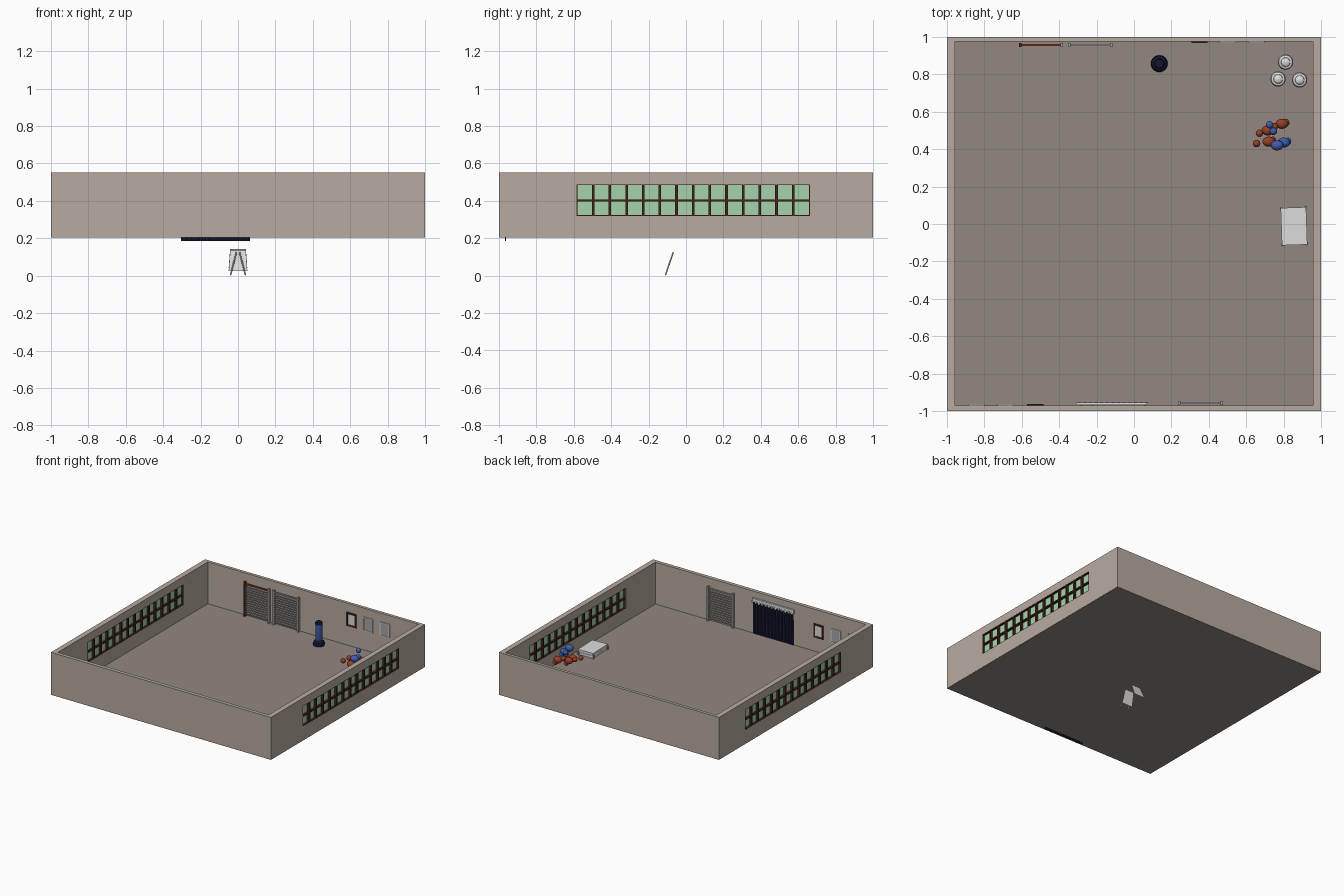
import bpy, bmesh, math
from mathutils import Vector, Matrix

if "Cube" in bpy.data.objects:
    bpy.data.objects.remove(bpy.data.objects["Cube"])


def mat(name, r, g, b):
    m = bpy.data.materials.new(name)
    m.diffuse_color = (r, g, b, 1)
    m.use_nodes = True
    m.node_tree.nodes["Principled BSDF"].inputs["Base Color"].default_value = m.diffuse_color
    return m


WALL = mat("plaster", .48, .41, .35)
FLOOR = mat("floor_grey", .29, .245, .22)
GREEN = mat("window_green", .38, .65, .41)
BROWN = mat("dark_brown", .06, .018, .012)
NAVY = mat("navy", .008, .008, .03)
BLUE = mat("blue", .05, .11, .42)
RED = mat("red", .30, .05, .02)
WHITE = mat("white", .72, .72, .72)
GREY = mat("grey", .38, .38, .39)


def finish(name, bm, m, smooth=False):
    me = bpy.data.meshes.new(name)
    bmesh.ops.recalc_face_normals(bm, faces=bm.faces)
    bm.to_mesh(me)
    bm.free()
    me.materials.append(m)
    o = bpy.data.objects.new(name, me)
    bpy.context.collection.objects.link(o)
    if smooth:
        bpy.ops.object.select_all(action='DESELECT')
        o.select_set(True)
        bpy.context.view_layer.objects.active = o
        bpy.ops.object.shade_smooth_by_angle()
    return o


def boxes(name, m, *ranges):
    """One object from boxes given as (x0, x1, y0, y1, z0, z1)."""
    bm = bmesh.new()
    for x0, x1, y0, y1, z0, z1 in ranges:
        mx = Matrix.Translation(((x0 + x1) / 2, (y0 + y1) / 2, (z0 + z1) / 2))
        mx = mx @ Matrix.Diagonal((abs(x1 - x0), abs(y1 - y0), abs(z1 - z0), 1))
        bmesh.ops.create_cube(bm, size=1, matrix=mx)
    return finish(name, bm, m)


def lathe(name, m, x, y, profile, n=24):
    bm = bmesh.new()
    vs = [bm.verts.new((x + r, y, z)) for r, z in profile]
    es = [bm.edges.new(p) for p in zip(vs, vs[1:])]
    bmesh.ops.spin(bm, geom=vs + es, cent=(x, y, 0), axis=(0, 0, 1), angle=math.tau, steps=n)
    bmesh.ops.remove_doubles(bm, verts=bm.verts, dist=1e-5)
    return finish(name, bm, m, True)


def bar(bm, a, b, r, n=8):
    a, b = Vector(a), Vector(b)
    d = b - a
    mx = Matrix.Translation((a + b) / 2) @ d.to_track_quat('Z', 'Y').to_matrix().to_4x4()
    bmesh.ops.create_cone(bm, cap_ends=True, segments=n, radius1=r, radius2=r, depth=d.length, matrix=mx)


def cut(target, cutter):
    md = target.modifiers.new("cut", 'BOOLEAN')
    md.operation = 'DIFFERENCE'
    md.solver = 'EXACT'
    md.object = cutter
    bpy.context.view_layer.objects.active = target
    bpy.ops.object.modifier_apply(modifier=md.name)
    bpy.data.objects.remove(cutter)


# Room shell: open-topped walls with a long window opening each side
Z0, Z1 = .205, .552
IX, IY0, IY1 = .957, -.97, .975
W0, W1, WB, WT = -.585, .662, .32, .488
walls = boxes("walls", WALL, (-1, 1, -1, 1, Z0, Z1))
cut(walls, boxes("room_cutter", WALL, (-IX, IX, IY0, IY1, 0, 1)))
cut(walls, boxes("window_cutter", WALL, (-1.2, 1.2, W0, W1, WB, WT)))
boxes("floor", FLOOR, (-.999, .999, -.999, .999, .203, .208))

# Windows: 14 by 2 panes set mid-wall, with dark bars
for s, side in ((-1, "left"), (1, "right")):
    boxes(side + "_window_panes", GREEN, (s * .975, s * .981, W0, W1, WB, WT))
    xa, xb = s * .958, s * .999
    step = (W1 - W0) / 14
    bars = [(xa, xb, W0 + i * step - .007, W0 + i * step + .007, WB, WT) for i in range(1, 14)]
    bars += [(xa, xb, W0, W1, .396, .407),
             (xa, xb, W0, W1, WB, WB + .004), (xa, xb, W0, W1, WT - .004, WT),
             (xa, xb, W0, W0 + .005, WB, WT), (xa, xb, W1 - .005, W1, WB, WT)]
    boxes(side + "_window_bars", BROWN, *bars)


# Wall bars for climbing
def wall_bars(name, x0, x1, y, accent):
    def post(x):
        return (x - .007, x + .007, y - .01, y + .01, .208, .49)
    boxes(name + "_left_post", BROWN if accent else GREY, post(x0 + .007))
    boxes(name + "_right_post", GREY, post(x1 - .007))
    boxes(name + "_top_rail", RED if accent else GREY, (x0, x1 - .01, y - .006, y + .006, .468, .478))
    bm = bmesh.new()
    for i in range(13):
        z = .228 + i * .0185
        bar(bm, (x0 + .01, y, z), (x1 - .01, y, z), .0048)
    finish(name + "_rungs", bm, GREY, True)


wall_bars("back_wall_bars_a", -.615, -.38, .957, True)
wall_bars("back_wall_bars_b", -.352, -.115, .957, False)
wall_bars("front_wall_bars", .235, .475, -.957, False)

# Dark curtain with a pale rail and hanging rings
bm = bmesh.new()
N = 48
rows = []
for i in range(N + 1):
    x = -.305 + .37 * i / N
    w = .003 * math.sin(i * math.pi / 2)
    rows.append([bm.verts.new((x, -.962 + w + dy, z)) for dy, z in ((0, .48), (-.004, .186))])
for a, b in zip(rows, rows[1:]):
    bm.faces.new((a[0], b[0], b[1], a[1]))
finish("curtain", bm, NAVY)
boxes("curtain_rail", WHITE, (-.31, .07, -.968, -.955, .472, .5),
      *[(-.3 + i * .03, -.285 + i * .03, -.956, -.952, .462, .48) for i in range(13)])


# Wall pictures: one brown frame and two plain sheets on each long wall
def picture(name, x, z, wall_y, s, framed):
    w, h = .044, .056
    y1 = wall_y + s * .005
    boxes(name + "_sheet", WHITE if framed else GREY, (x - w + .006, x + w - .006, wall_y, y1, z - h + .006, z + h - .006))
    e = .014 if framed else .006
    y2 = wall_y + s * .008
    boxes(name + "_frame", BROWN if framed else WHITE,
          (x - w, x - w + e, wall_y, y2, z - h, z + h), (x + w - e, x + w, wall_y, y2, z - h, z + h),
          (x - w, x + w, wall_y, y2, z - h, z - h + e), (x - w, x + w, wall_y, y2, z + h - e, z + h))


for i in range(3):
    picture(f"back_picture_{i}", .35 + i * .152, .425, IY1, -1, i == 0)
    picture(f"front_picture_{i}", -.527 - i * .158, .38, IY0, 1, i == 0)

# Standing punch bag
BX, BY = .135, .857
lathe("bag_base", NAVY, BX, BY, [(0, .208), (.042, .208), (.045, .222), (.04, .238), (.022, .25), (0, .25)])
lathe("bag_body", BLUE, BX, BY, [(0, .25), (.025, .25), (.027, .256), (.027, .378), (0, .378)])
lathe("bag_cap", NAVY, BX, BY, [(0, .378), (.0275, .378), (.0275, .392), (.023, .4), (0, .401)])

# Three round stools in the corner
for i, (x, y) in enumerate([(.81, .865), (.77, .775), (.885, .77)]):
    lathe(f"stool_{i}", WHITE, x, y, [(0, .208), (.034, .208), (.04, .22), (.041, .29), (.036, .305),
                                     (.025, .309), (.023, .315), (.012, .322), (0, .323)])

# Boxing gloves: fist, thumb and cuff
gloves = [(RED, .715, .5, .37, .67, .485), (RED, .79, .535, .37, .75, .52), (RED, .72, .44, .365, .655, .43),
          (BLUE, .765, .42, .43, .725, .53), (BLUE, .8, .435, .395, .745, .495)]
for i, (m, x, y, z, tx, ty) in enumerate(gloves):
    bm = bmesh.new()
    bmesh.ops.create_uvsphere(bm, u_segments=16, v_segments=10, radius=.032,
                              matrix=Matrix.Translation((x, y, z)) @ Matrix.Diagonal((1.05, .85, .85, 1)))
    bmesh.ops.create_uvsphere(bm, u_segments=12, v_segments=8, radius=.02,
                              matrix=Matrix.Translation((tx, ty, z + .015)))
    bar(bm, (x, y, z), (x + .025, y + .008, z - .03), .02, 14)
    finish(f"glove_{i}", bm, m, True)

# Low padded bench by the right wall
top = boxes("bench_pad", WHITE, (-.068, .068, -.1, .1, .232, .251))
base = boxes("bench_base", WHITE, (-.064, .064, -.096, .096, .208, .228))
feet = boxes("bench_feet", GREY, *[(sx * .058, sx * .072, sy * .088, sy * .104, .206, .24)
                                   for sx in (-1, 1) for sy in (-1, 1)])
for o in (top, base, feet):
    o.location = (.855, -.012, 0)
    o.rotation_euler.z = math.radians(2)

# Folding stand below the floor: two leaning plates and splayed legs
for name, y0, z0, y1, z1 in (("stand_front_plate", -.08, .025, -.052, .135),
                             ("stand_back_plate", .065, .04, .02, .143)):
    bm = bmesh.new()
    f = bm.faces.new([bm.verts.new(c) for c in ((-.05, y0, z0), (.05, y0, z0), (.042, y1, z1), (-.042, y1, z1))])
    bmesh.ops.solidify(bm, geom=[f], thickness=.003)
    finish(name, bm, WHITE)
bm = bmesh.new()
for s in (-1, 1):
    bar(bm, (s * .008, -.068, .125), (s * .04, -.11, .003), .004)
finish("stand_legs", bm, WHITE, True)
